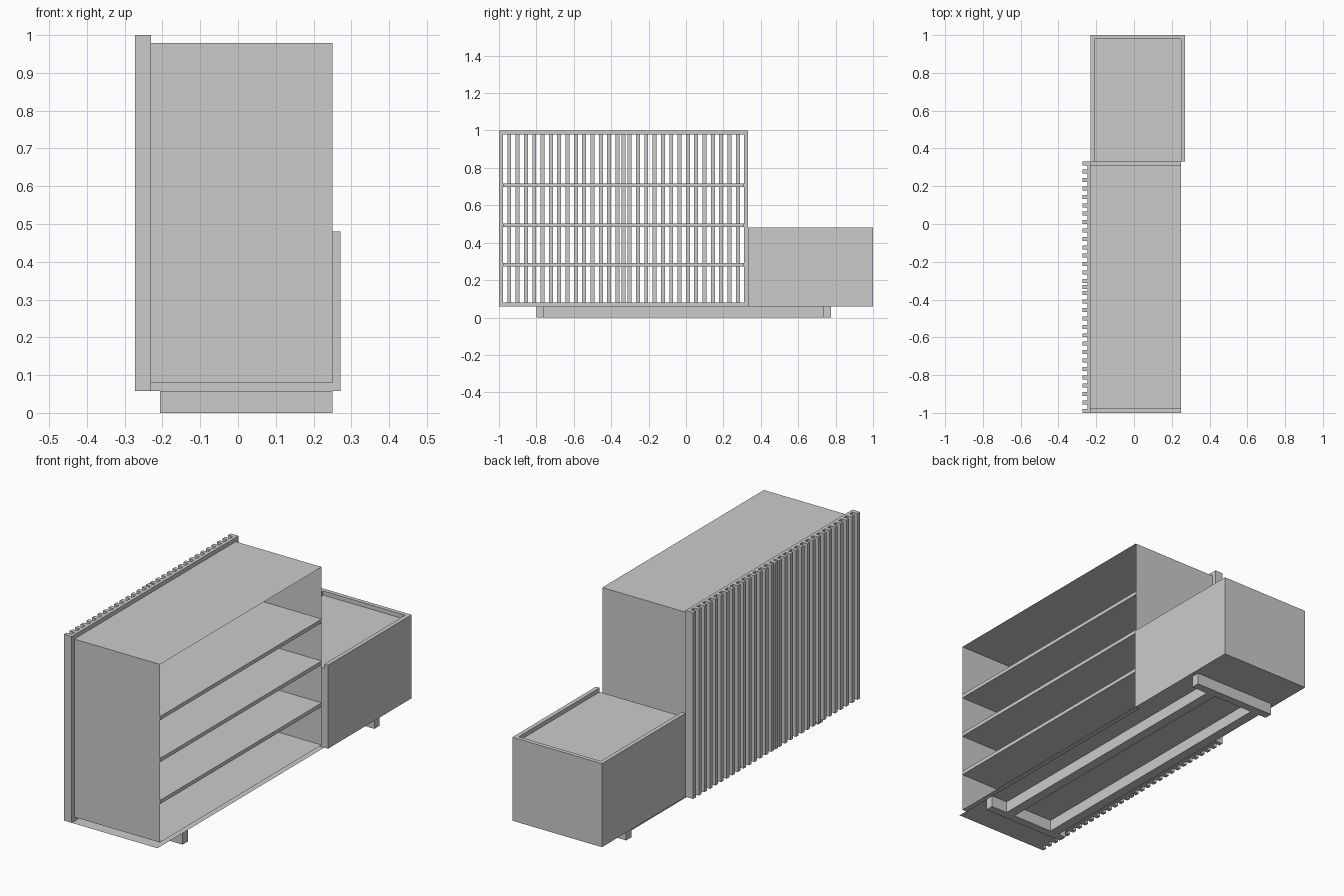
import bpy

if "Cube" in bpy.data.objects:
    bpy.data.objects.remove(bpy.data.objects["Cube"])


def mesh(name, verts, faces):
    me = bpy.data.meshes.new(name)
    me.from_pydata(verts, [], faces)
    me.update()
    ob = bpy.data.objects.new(name, me)
    bpy.context.collection.objects.link(ob)
    return ob


def box(name, x, y, z, skip=()):
    """Box from (min, max) ranges; skip leaves chosen sides open."""
    v = [(a, b, c) for a in x for b in y for c in z]
    sides = {"-x": (0, 1, 3, 2), "+x": (4, 6, 7, 5), "-y": (0, 4, 5, 1),
             "+y": (2, 3, 7, 6), "-z": (0, 2, 6, 4), "+z": (1, 5, 7, 3)}
    return mesh(name, v, [f for k, f in sides.items() if k not in skip])


BACK, FRONT = -0.23, 0.25
Y0, Y1 = -1.0, 0.332
Z0, Z1 = 0.058, 1.0
T = 0.021

# Thin-walled bookcase shell, open at front and back, over a bottom sheet
box("bookcase_shell", (BACK, FRONT), (Y0 + T, Y1 - T), (Z0 + T, Z1 - T), ("-x", "+x"))
mesh("bottom_sheet", [(BACK, Y0, Z0), (BACK, Y1, Z0), (FRONT, Y1, Z0), (FRONT, Y0, Z0)],
     [(0, 1, 2, 3)])

# Shelves
for i in range(3):
    z = 0.273 + 0.212 * i
    box(f"shelf_{i + 1}", (BACK, FRONT), (Y0 + T, Y1 - T), (z, z + 0.019))

# Back frame
FX = (-0.246, BACK)
box("frame_top", FX, (Y0, Y1), (Z1 - T, Z1))
box("frame_bottom", FX, (Y0, Y1), (Z0, Z0 + T))
box("frame_left", FX, (Y0, Y0 + T), (Z0 + T, Z1 - T))
box("frame_right", FX, (Y1 - T, Y1), (Z0 + T, Z1 - T))

# Vertical slats: two runs from the ends meeting at a middle slat
mid = (Y0 + Y1) / 2
starts = [mid - T / 2]
for i in range(15):
    starts += [Y0 + 0.0445 * i, Y1 - T - 0.0445 * i]
for i, y in enumerate(sorted(starts)):
    box(f"slat_{i + 1}", (-0.273, FX[0]), (y, y + T), (Z0, Z1))

# Low side cabinet with raised rims and recessed top
DZ = (Z0, 0.48)
box("cabinet_front", (FRONT, 0.271), (Y1, 1.0), DZ)
box("cabinet_back", (BACK, BACK + T), (Y1, 1.0), DZ)
box("cabinet_end", (BACK + T, FRONT), (1.0 - T, 1.0), DZ)
box("cabinet_body", (BACK + T, FRONT), (Y1, 1.0 - T), (Z0, 0.459))

# Base: two cross bars and two long rails
for name, y in (("left", -0.8), ("right", 0.732)):
    box(f"base_bar_{name}", (-0.207, FRONT), (y, y + 0.042), (0, Z0))
for name, x in (("front", 0.11), ("back", -0.165)):
    box(f"base_rail_{name}", (x, x + 0.05), (-0.758, 0.732), (0, Z0))
